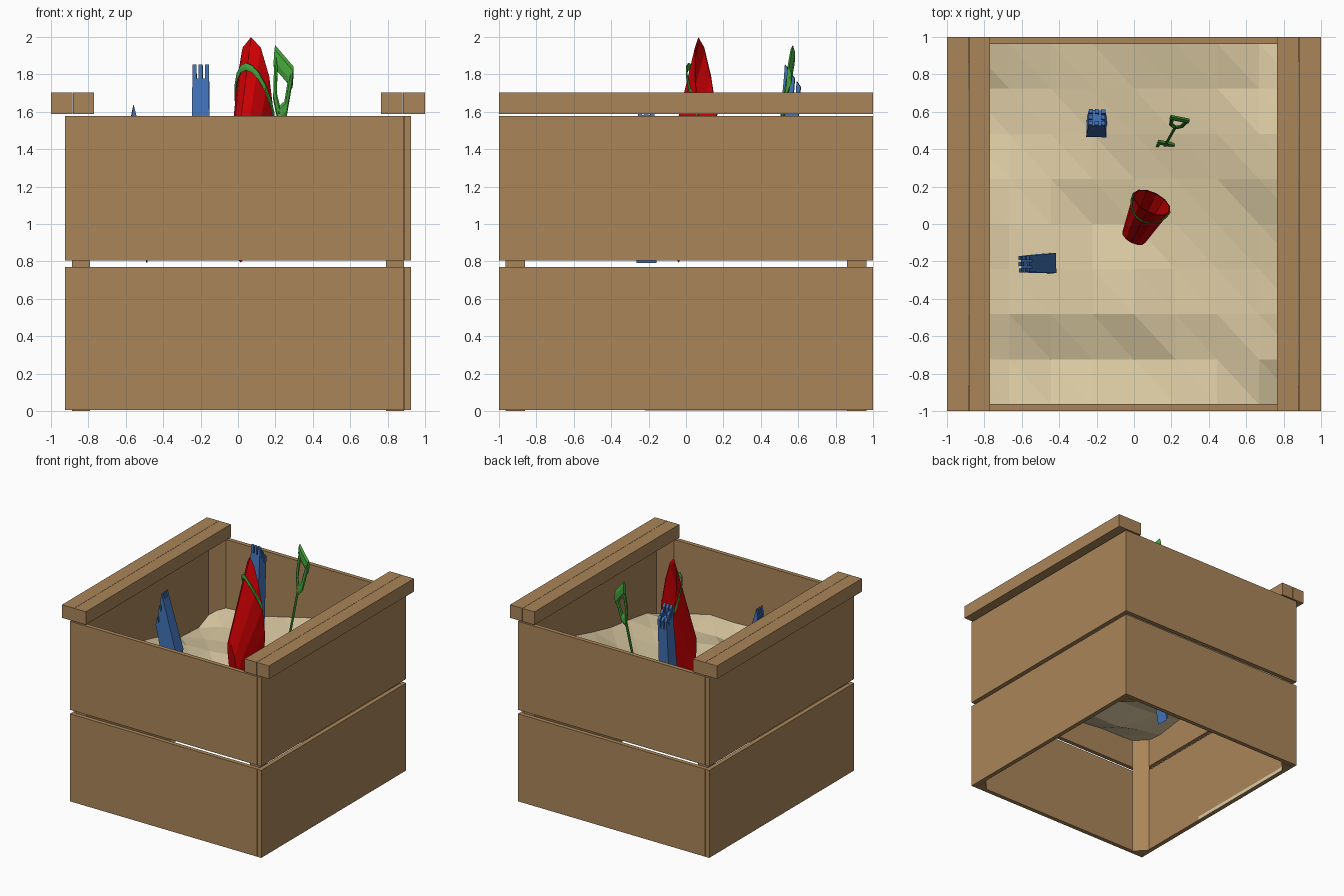
import bpy, bmesh, math, random
from mathutils import Matrix, Vector

if "Cube" in bpy.data.objects:
    bpy.data.objects.remove(bpy.data.objects["Cube"])

random.seed(4)
K = 4.4  # the toys are stretched vertically


def mat(name, rgb):
    m = bpy.data.materials.new(name)
    m.diffuse_color = (*rgb, 1)
    m.use_nodes = True
    m.node_tree.nodes["Principled BSDF"].inputs["Base Color"].default_value = m.diffuse_color
    return m


WOOD = mat("wood", (0.405, 0.235, 0.1))
SAND = mat("sand", (0.72, 0.60, 0.37))
RED = mat("red plastic", (0.62, 0.0, 0.001))
BLUE = mat("blue plastic", (0.055, 0.175, 0.49))
GREEN = mat("green plastic", (0.06, 0.38, 0.045))


def finish(name, bm, material, matrix=None):
    if matrix is not None:
        bm.transform(matrix)
    bmesh.ops.recalc_face_normals(bm, faces=bm.faces)
    me = bpy.data.meshes.new(name)
    bm.to_mesh(me)
    bm.free()
    me.materials.append(material)
    ob = bpy.data.objects.new(name, me)
    bpy.context.collection.objects.link(ob)
    return ob


def add_box(bm, lo, hi):
    c = [(a + b) / 2 for a, b in zip(lo, hi)]
    s = [b - a for a, b in zip(lo, hi)]
    bmesh.ops.create_cube(bm, size=1, matrix=Matrix.Translation(c) @ Matrix.Diagonal((*s, 1)))


def box(name, lo, hi, material):
    bm = bmesh.new()
    add_box(bm, lo, hi)
    return finish(name, bm, material)


def frame(origin, x, y, z):
    # local axes -> world, with the vertical stretch
    r = Matrix((x, y, z)).transposed().to_4x4()
    return Matrix.Translation(origin) @ Matrix.Diagonal((1, 1, K, 1)) @ r


def add_tube(bm, pts, r, n=6):
    rings = []
    for i, p in enumerate(pts):
        d = pts[min(i + 1, len(pts) - 1)] - pts[max(i - 1, 0)]
        q = d.to_track_quat('Z', 'Y')
        rings.append([bm.verts.new(p + q @ Vector((r * math.cos(t), r * math.sin(t), 0)))
                      for t in (2 * math.pi * k / n for k in range(n))])
    for a, b in zip(rings, rings[1:]):
        for k in range(n):
            bm.faces.new((a[k], a[(k + 1) % n], b[(k + 1) % n], b[k]))
    bm.faces.new(rings[0])
    bm.faces.new(rings[-1])


# Two courses of side boards, overlapping in a pinwheel at the corners
X, Y, TX, TY = 0.925, 1.0, 0.038, 0.037
for n, (z0, z1) in enumerate(((0.006, 0.77), (0.805, 1.578))):
    box(f"front_board_{n}", (-X, -Y, z0), (X - TX - 0.001, -Y + TY, z1), WOOD)
    box(f"right_board_{n}", (X - TX, -Y, z0), (X, Y - TY - 0.001, z1), WOOD)
    box(f"back_board_{n}", (-X + TX + 0.001, Y - TY, z0), (X, Y, z1), WOOD)
    box(f"left_board_{n}", (-X, -Y + TY + 0.001, z0), (-X + TX, Y, z1), WOOD)

# Sand spilled along the foot of the left wall
box("spilled_sand", (-X + TX, -0.22, 0.004), (-X + TX + 0.004, 0.86, 0.035), SAND)

# Triangular corner posts
for sx in (-1, 1):
    for sy in (-1, 1):
        bm = bmesh.new()
        tri = ((0.888, 0.964), (0.79, 0.964), (0.888, 0.86))
        f = bm.faces.new([bm.verts.new((sx * x, sy * y, 0)) for x, y in tri])
        ext = bmesh.ops.extrude_face_region(bm, geom=[f], use_keep_orig=True)
        bmesh.ops.translate(bm, vec=(0, 0, 1.578),
                            verts=[v for v in ext["geom"] if isinstance(v, bmesh.types.BMVert)])
        finish("corner_post", bm, WOOD)

# Seat rails: two planks on each side
for x0, x1 in ((-1, -0.884), (-0.882, -0.77), (0.765, 0.880), (0.882, 1)):
    box("seat_plank", (x0, -1, 1.588), (x1, 1, 1.702), WOOD)

# Sand: coarse heights interpolated to an 8 x 8 faceted sheet
H = [[1.07, 1.05, 1.01, 1.01, 0.91],
     [1.05, 0.97, 0.95, 0.98, 1.00],
     [1.08, 1.04, 1.03, 1.02, 1.04],
     [1.06, 1.01, 1.00, 1.02, 1.06],
     [1.05, 0.98, 0.96, 1.02, 1.11],
     [0.99, 0.96, 0.99, 1.07, 1.17],
     [0.88, 0.94, 1.02, 1.11, 1.19],
     [0.87, 0.98, 1.06, 1.11, 1.15],
     [0.97, 1.00, 1.11, 1.17, 1.06]]


def height(i, j):
    a = min(i // 2, 3)
    u = i / 2 - a
    edge = i in (0, 8) or j in (0, 8)
    return H[j][a] * (1 - u) + H[j][a + 1] * u + random.uniform(-1, 1) * (0.006 if edge else 0.02)


bm = bmesh.new()
g = [[bm.verts.new((-0.89 + 0.2225 * i, -0.965 + 0.24125 * j, height(i, j)))
      for j in range(9)] for i in range(9)]
for i in range(8):
    for j in range(8):
        bm.faces.new((g[i][j], g[i + 1][j], g[i][j + 1]))
        bm.faces.new((g[i + 1][j], g[i + 1][j + 1], g[i][j + 1]))
finish("sand", bm, SAND)

# Bucket, tilted, open at the rim
tilt = math.radians(60)
h = Vector((0.46, 0.888, 0))
axis = h * math.sin(tilt) + Vector((0, 0, math.cos(tilt)))
up = -h * math.cos(tilt) + Vector((0, 0, math.sin(tilt)))
axis.normalize()
up.normalize()
M = frame((0.095, 0.115, 1.58), up.cross(axis), up, axis)
bm = bmesh.new()
rings = [[bm.verts.new((r * math.cos(t), r * math.sin(t), z))
          for t in (math.pi * k / 6 for k in range(12))]
         for r, z in ((0.068, -0.24), (0.11, 0), (0.103, 0), (0.062, -0.232))]
for a, b in zip(rings, rings[1:]):
    for k in range(12):
        bm.faces.new((a[k], a[(k + 1) % 12], b[(k + 1) % 12], b[k]))
bm.faces.new(rings[0])
bm.faces.new(rings[-1])
finish("bucket", bm, RED, M)

# Bucket handle, folded back over the outside
bm = bmesh.new()
add_tube(bm, [Vector((0.109 * math.cos(t), 0.108 * math.sin(t), -0.068 * math.sin(t)))
              for t in (math.pi * k / 10 for k in range(11))], 0.005)
finish("bucket_handle", bm, GREEN, M)


# Castle-shaped sand moulds: tapered block with battlements
def mould(name, origin, lean, angle):
    lean = Vector(lean).normalized()
    a = lean * math.sin(angle) + Vector((0, 0, math.cos(angle)))
    e = -lean * math.cos(angle) + Vector((0, 0, math.sin(angle)))
    bm = bmesh.new()
    bmesh.ops.create_cone(bm, cap_ends=True, segments=4, radius1=0.054 * 2 ** .5,
                          radius2=0.044 * 2 ** .5, depth=0.162,
                          matrix=Matrix.Translation((0, 0, 0.081)) @ Matrix.Rotation(math.pi / 4, 4, 'Z'))
    for i in (-1, 0, 1):
        for j in (-1, 0, 1):
            if i or j:
                x, y = i * 0.033, j * 0.033
                add_box(bm, (x - 0.011, y - 0.011, 0.16), (x + 0.011, y + 0.011, 0.18))
    finish(name, bm, BLUE, frame(origin, e.cross(a), e, a))


mould("standing_mould", (-0.2, 0.516, 1.04), (0.03, 1, 0), math.radians(18))
mould("leaning_mould", (-0.452, -0.21, 0.97), (-1, -0.03, 0), math.radians(49))

# Toy fork: shaft, D grip and toothed head
bottom, top = Vector((0.172, 0.43, 1.08)), Vector((0.245, 0.562, 1.85))
d = top - bottom
d.z /= K
L = d.length
d.normalize()
s = Vector((0.105, -0.03, -0.04))
s = (s - d * s.dot(d)).normalized()
bm = bmesh.new()
V = Vector
add_tube(bm, [V((0, 0, 0)), V((0, 0, L - 0.07))], 0.008)
add_tube(bm, [V((-0.052, 0, L - 0.003)), V((0.052, 0, L - 0.003))], 0.014)
for k in (-1, 1):
    add_tube(bm, [V((0, 0, L - 0.08)), V((k * 0.03, 0, L - 0.06)), V((k * 0.043, 0, L))], 0.011)
add_box(bm, (-0.045, -0.009, -0.009), (0.045, 0.009, 0.009))
for x in (-0.038, 0, 0.038):
    add_box(bm, (x - 0.007, -0.008, -0.06), (x + 0.007, 0.008, 0))
finish("toy_fork", bm, GREEN, frame(bottom, s, d.cross(s), d))
